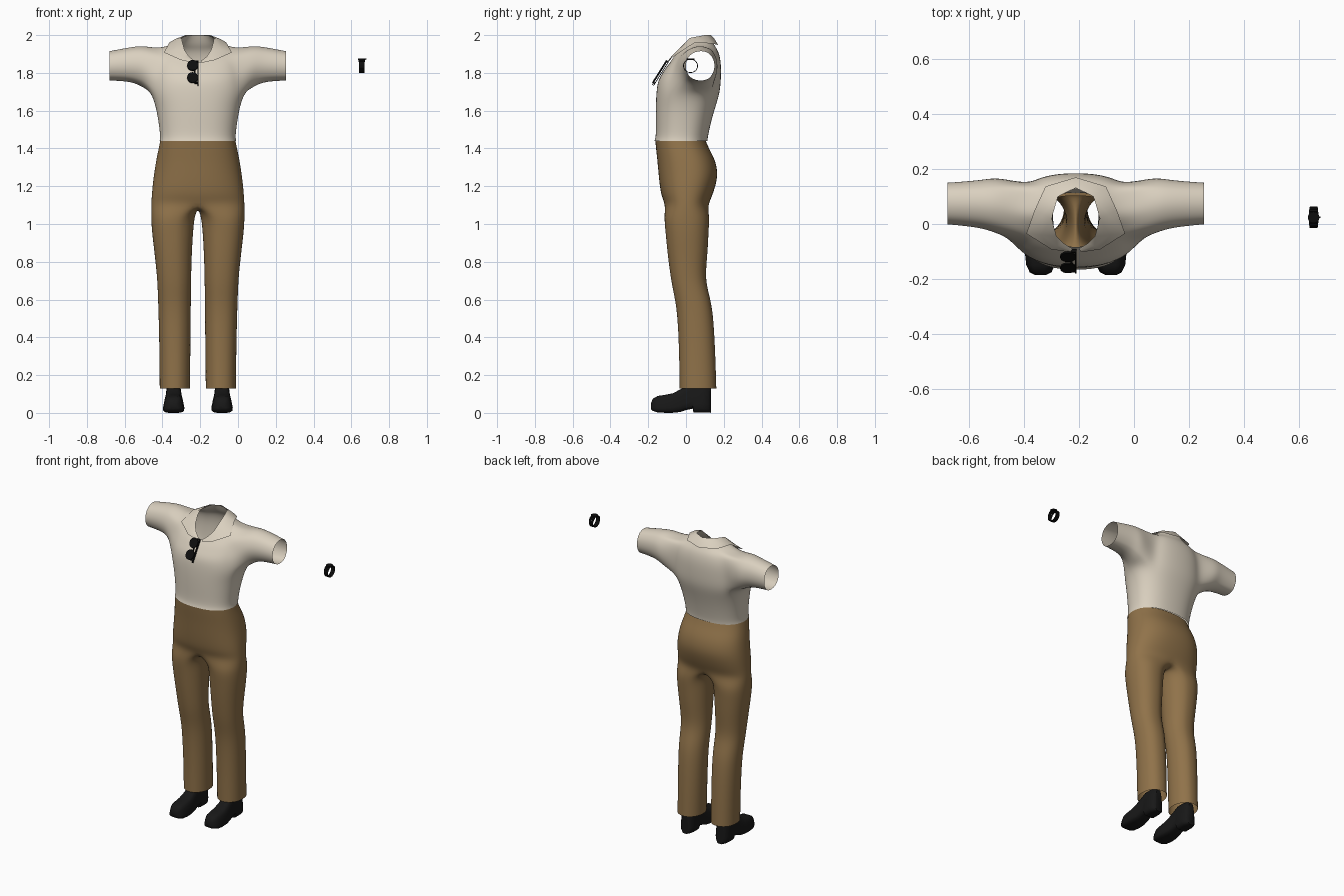
import bpy, bmesh
from math import sin, cos, pi, radians, atan2
from mathutils import Vector, Matrix

cube = bpy.data.objects.get("Cube")
if cube:
    bpy.data.objects.remove(cube)

BODY_X = -0.2125


def material(name, rgb, rough=0.7):
    m = bpy.data.materials.new(name)
    m.use_nodes = True
    m.diffuse_color = (*rgb, 1)
    node = m.node_tree.nodes["Principled BSDF"]
    node.inputs["Base Color"].default_value = (*rgb, 1)
    node.inputs["Roughness"].default_value = rough
    return m


CREAM = material("cream cloth", (0.70, 0.63, 0.52))
BROWN = material("brown cloth", (0.28, 0.17, 0.068))
LEATHER = material("black leather", (0.009, 0.009, 0.009))
PLASTIC = material("black plastic", (0.004, 0.004, 0.004))


def finish(name, bm, mat, loc=(0, 0, 0), mirror=False, subdiv=0, angle=180):
    me = bpy.data.meshes.new(name)
    bm.to_mesh(me)
    bm.free()
    me.materials.append(mat)
    me.shade_smooth()
    if angle < 180:
        me.set_sharp_from_angle(angle=radians(angle))
    ob = bpy.data.objects.new(name, me)
    bpy.context.collection.objects.link(ob)
    ob.location = loc
    if mirror:
        ob.modifiers.new("Mirror", "MIRROR")
    if subdiv:
        s = ob.modifiers.new("Subdivision", "SUBSURF")
        s.levels = s.render_levels = subdiv
    return ob


def ring(bm, pts):
    return [bm.verts.new(p) for p in pts]


def loft(bm, rings, closed, skip=lambda r, c: False):
    for r, (a, b) in enumerate(zip(rings, rings[1:])):
        n = len(a)
        for c in range(n if closed else n - 1):
            if not skip(r, c):
                d = (c + 1) % n
                bm.faces.new((a[c], a[d], b[d], b[c]))


def power(v, p):
    return (abs(v) ** p) * (1 if v >= 0 else -1)


def half_ring(hw, yf, yb, zf, zs, zb, p=0.85):
    """Right-hand half of a tilted oval, from front centre to back centre."""
    pts = []
    for k in range(13):
        a = radians(-90 + 15 * k)
        t = sin(a)
        z = zs + (zf - zs) * max(-t, 0) + (zb - zs) * max(t, 0)
        x = 0 if k in (0, 12) else hw * power(cos(a), p)
        pts.append((x, (yf + yb) / 2 + (yb - yf) / 2 * power(t, p), z))
    return pts


# Shirt body: half width, front y, back y, then z at front, side, back
bm = bmesh.new()
rows = [
    (.204, -.168, .115, 1.44, 1.44, 1.44),
    (.200, -.160, .117, 1.465, 1.465, 1.465),
    (.211, -.161, .136, 1.55, 1.55, 1.55),
    (.226, -.161, .160, 1.63, 1.63, 1.63),
    (.250, -.158, .182, 1.70, 1.695, 1.70),
    (.245, -.150, .187, 1.76, 1.775, 1.78),
    (.235, -.125, .187, 1.80, 1.85, 1.86),
    (.205, -.105, .172, 1.83, 1.93, 1.92),
    (.130, -.092, .150, 1.845, 1.955, 1.945),
    (.085, -.085, .128, 1.855, 1.985, 1.998),
]
rings = [ring(bm, half_ring(*r)) for r in rows]
R0, R1, C0, C1 = 4, 7, 4, 9
loft(bm, rings, False, lambda r, c: R0 <= r < R1 and C0 <= c < C1)

# Sleeve grown out of the armhole
hole = [rings[R0][c] for c in range(C0, C1)]
hole += [rings[r][C1] for r in range(R0, R1)]
hole += [rings[R1][c] for c in range(C1, C0, -1)]
hole += [rings[r][C0] for r in range(R1, R0, -1)]
angles = [atan2((v.co.z - 1.81) / .115, (v.co.y - .045) / .105) for v in hole]
sleeve = [hole]
for d, yf, yb, zb, zt in [(.285, -.038, .178, 1.717, 1.946), (.335, -.02, .168, 1.745, 1.942),
                          (.40, -.010, .161, 1.754, 1.930), (.4675, -.004, .156, 1.757, 1.917)]:
    sleeve.append(ring(bm, [(d, (yf + yb) / 2 + (yb - yf) / 2 * cos(a),
                             (zb + zt) / 2 + (zt - zb) / 2 * sin(a)) for a in angles]))
loft(bm, sleeve, True)
finish("shirt", bm, CREAM, (BODY_X, 0, 0), True, 2)

# Folded collar with wide points
bm = bmesh.new()
fold = [(.012, -.09, 1.86), (.045, -.07, 1.885), (.07, -.045, 1.92), (.088, .02, 1.985),
        (.065, .10, 2.0), (0, .132, 2.0)]
outer = [(.02, -.103, 1.853), (.09, -.092, 1.868), (.18, -.035, 1.908), (.15, .05, 1.962),
         (.11, .137, 1.955), (0, .170, 1.948)]
middle = [(Vector(a) + Vector(b)) / 2 + Vector((0, 0, .006)) for a, b in zip(fold, outer)]
loft(bm, [ring(bm, p) for p in (outer, middle, fold)], False)
finish("collar", bm, CREAM, (BODY_X, 0, 0), True, 0, 50)

# Trousers: leg rings from the hem up (z, inner x, outer x, front y, back y)
bm = bmesh.new()
leg_angles = [-112.5 + 18.75 * k for k in range(13)] + [146.25, 180, 213.75]
rings = []
for z, xi, xo, yf, yb in [(.13, .038, .203, -.035, .162), (.30, .036, .204, -.037, .157),
                          (.48, .034, .208, -.044, .148), (.58, .033, .211, -.055, .136),
                          (.66, .032, .214, -.072, .114), (.73, .031, .218, -.084, .104),
                          (.85, .027, .231, -.100, .116), (.96, .020, .245, -.110, .121),
                          (1.04, .012, .249, -.118, .126)]:
    rings.append(ring(bm, [((xi + xo) / 2 + (xo - xi) / 2 * power(cos(radians(a)), .9),
                            (yf + yb) / 2 + (yb - yf) / 2 * power(sin(radians(a)), .9), z)
                           for a in leg_angles]))
# Crotch row closes the inner leg, then hips up to the waist
crotch = ring(bm, half_ring(.249, -.112, .118, 1.105, 1.10, 1.10))
crotch_inner = ring(bm, [(0, y, 1.085) for y in (.07, 0, -.06)])
loft(bm, rings + [crotch + crotch_inner], True)
hips = [crotch]
for z, hw, yf, yb in [(1.15, .246, -.132, .140), (1.21, .241, -.141, .160), (1.27, .233, -.147, .170),
                      (1.34, .222, -.153, .156), (1.40, .209, -.160, .122), (1.445, .200, -.164, .104)]:
    hips.append(ring(bm, half_ring(hw, yf, yb, z, z, z)))
loft(bm, hips, False)
finish("trousers", bm, BROWN, (BODY_X, 0, 0), True, 2)

# Shoes: boxy sections along y (y, half width, bottom z, top z)
bm = bmesh.new()
shoe = []
for y, hw, zb, zt in [(-.186, .022, .020, .050), (-.176, .044, .010, .075), (-.15, .058, .002, .090),
                      (-.11, .063, 0, .096), (-.07, .062, 0, .104), (-.03, .056, .004, .125),
                      (.0, .052, .014, .145), (.035, .049, .022, .165), (.040, .050, 0, .166),
                      (.09, .051, 0, .166), (.118, .044, 0, .160), (.132, .026, 0, .150)]:
    pts = []
    for k in range(16):
        a = 2 * pi * (k + .5) / 16
        up = power(sin(a), .5)
        taper = 1 - .16 * (up + 1)
        pts.append((.128 + hw * power(cos(a), .5) * taper, y, (zb + zt) / 2 + (zt - zb) / 2 * up))
    shoe.append(ring(bm, pts))
loft(bm, shoe, True)
bm.faces.new(shoe[0])
bm.faces.new(shoe[-1])
bmesh.ops.recalc_face_normals(bm, faces=bm.faces)
finish("shoes", bm, LEATHER, (BODY_X, 0, 0), True, 0, 45)


def box(bm, centre, size):
    mat = Matrix.Translation(centre) @ Matrix.Diagonal((*size, 1))
    bmesh.ops.create_cube(bm, size=1, matrix=mat)


def disc(bm, centre, radius, depth, scale=(1, 1, 1), rot=Matrix()):
    mat = Matrix.Translation(centre) @ Matrix.Diagonal((*scale, 1)) @ rot
    bmesh.ops.create_cone(bm, cap_ends=True, segments=20, radius1=radius, radius2=radius,
                          depth=depth, matrix=mat)


# Folded sunglasses hanging from the neckline
bm = bmesh.new()
facing_front = Matrix.Rotation(pi / 2, 4, "X")
for s in (-1, 1):
    disc(bm, (-.004, -.004, .038 * s), .032, .007, (.9, 1, 1), facing_front)
    box(bm, (.024, .004 + .004 * s, -.006), (.006, .004, .15))
    box(bm, (.016, .002, .066 * s), (.02, .012, .008))
box(bm, (.008, -.004, 0), (.007, .006, .03))
glasses = finish("sunglasses", bm, PLASTIC, (BODY_X - .024, -.136, 1.805), angle=40)
glasses.rotation_euler = (-.56, 0, 0)

# Wristwatch: linked oval band with a round case on top
bm = bmesh.new()
LINKS = 22
for k in range(LINKS):
    a = 2 * pi * k / LINKS
    width = .027 + .008 * max(sin(a), 0)
    mat = (Matrix.Translation((0, .037 * cos(a), .035 * sin(a))) @ Matrix.Rotation(a, 4, "X")
           @ Matrix.Diagonal((width, .004, .0095, 1)))
    bmesh.ops.create_cube(bm, size=1, matrix=mat)
disc(bm, (0, 0, .036), .021, .007)
box(bm, (.022, 0, .036), (.006, .005, .005))
finish("wristwatch", bm, PLASTIC, (.655, .024, 1.837), angle=40)
